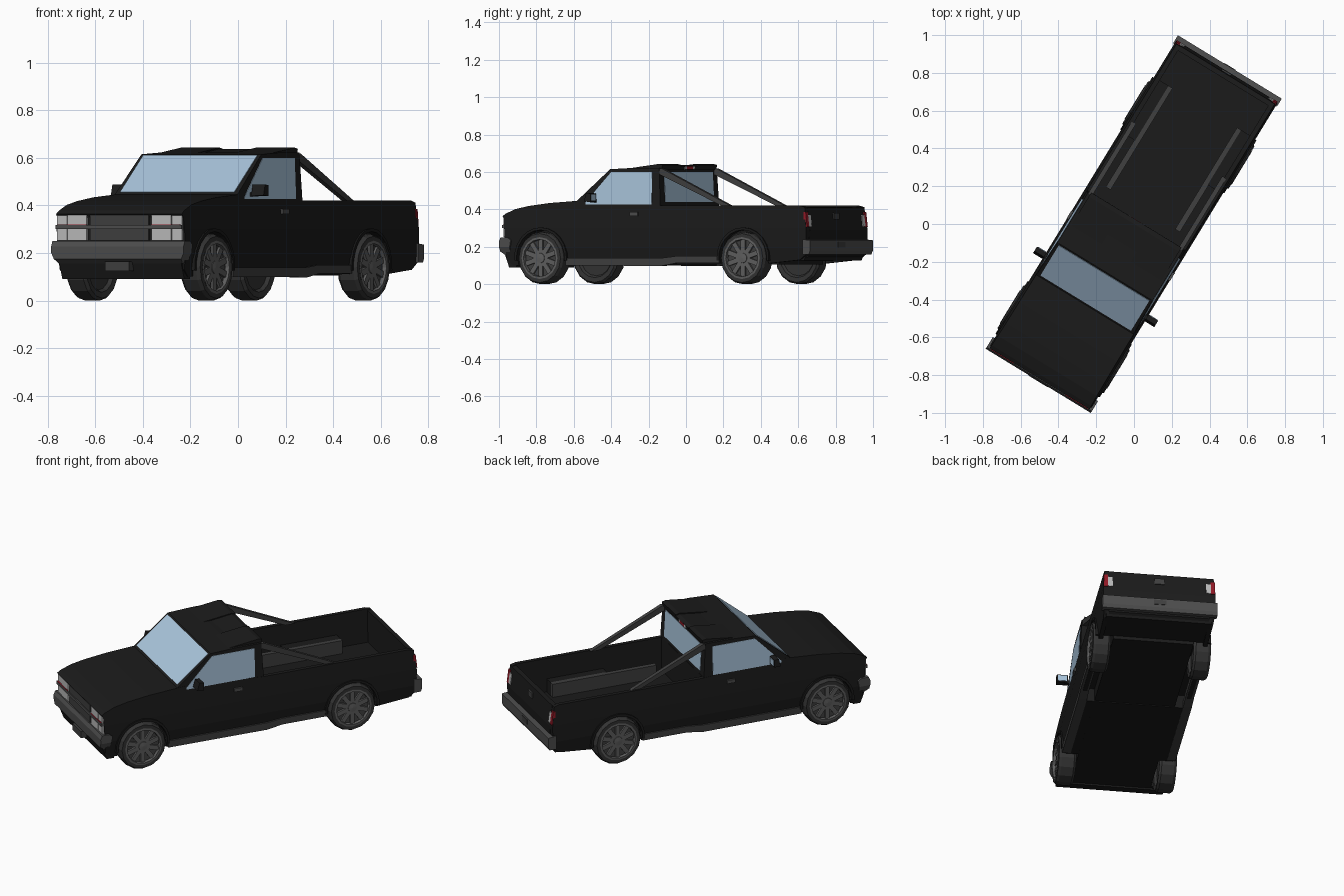
import bpy, bmesh, math
from mathutils import Matrix, Vector

if "Cube" in bpy.data.objects:
    bpy.data.objects.remove(bpy.data.objects["Cube"])

TURN = Matrix.Rotation(math.radians(-31.4), 4, 'Z')   # whole truck stands turned


def mat(name, r, g, b):
    m = bpy.data.materials.new(name)
    m.diffuse_color = (r, g, b, 1)
    m.use_nodes = True
    m.node_tree.nodes["Principled BSDF"].inputs["Base Color"].default_value = m.diffuse_color
    return m


BLACK = mat("black_paint", .011, .011, .011)
TRIM = mat("dark_trim", .05, .05, .05)
GREY = mat("bumper_grey", .075, .075, .075)
TYRE = mat("tyre_rubber", .033, .033, .033)
RIM = mat("rim_metal", .115, .115, .115)
GLASS = mat("glass", .40, .56, .72)
LAMP = mat("lamp_lens", .5, .5, .5)
RED = mat("red_lens", .3, .01, .02)


def finish(name, bm, m, mirror=False):
    bmesh.ops.recalc_face_normals(bm, faces=bm.faces)
    me = bpy.data.meshes.new(name)
    bm.to_mesh(me)
    bm.free()
    me.materials.append(m)
    ob = bpy.data.objects.new(name, me)
    bpy.context.collection.objects.link(ob)
    ob.matrix_world = TURN
    if mirror:
        ob.modifiers.new("mirror", 'MIRROR').use_mirror_merge = False
    return ob


def prism(name, pts, x0, x1, m, mirror=False, width=None):
    """Side profile (y, z) extruded across x; width(z) reshapes the outer skin."""
    bm = bmesh.new()
    f = bm.faces.new([bm.verts.new((x0, y, z)) for y, z in pts])
    r = bmesh.ops.extrude_face_region(bm, geom=[f])
    moved = [v for v in r['geom'] if isinstance(v, bmesh.types.BMVert)]
    bmesh.ops.translate(bm, vec=(x1 - x0, 0, 0), verts=moved)
    if not mirror and not any(g.normal.x * x0 > 0 for g in bm.faces):
        bm.faces.new([v for v in f.verts]) if not f.is_valid else None
    if width:
        bmesh.ops.triangulate(bm, faces=bm.faces)
        for z in (.2, .3):
            bmesh.ops.bisect_plane(bm, geom=bm.verts[:] + bm.edges[:] + bm.faces[:],
                                   plane_co=(0, 0, z), plane_no=(0, 0, 1))
        for v in bm.verts:
            if abs(v.co.x) > .295:
                v.co.x = math.copysign(width(v.co.z), v.co.x)
    return finish(name, bm, m, mirror)


def box(name, x, y, z, m, mirror=False):
    return prism(name, [(y[0], z[0]), (y[1], z[0]), (y[1], z[1]), (y[0], z[1])],
                 x[0], x[1], m, mirror)


def pane(name, p0, p1, half, m):
    """Thin sheet lying on a sloping line of the side profile."""
    d = (Vector(p1) - Vector(p0)).normalized()
    n = Vector((-d.y, d.x))
    a, b = Vector(p0), Vector(p1)
    return prism(name, [a + n * .003, b + n * .003, b - n * .008, a - n * .008], -half, half, m)


def arc(cy, r, a0, a1, n=12):
    return [(cy + r * math.cos(math.radians(a0 + (a1 - a0) * i / n)),
             .14 + r * math.sin(math.radians(a0 + (a1 - a0) * i / n))) for i in range(n + 1)]


def body_w(z):
    if z > .3:
        return .315 - (z - .3) * .085
    return .315 - max(0, .2 - z) * .12


def cab_w(z):
    return .303 - (z - .42) * .04


def bumper_w(z):
    return .326 - max(0, .2 - z) * .5


FRONT, REAR = -.715, .552

# body: nose, doors and bed
prism("front_body", [(-.935, .13), (-.90, .10)] + arc(FRONT, .152, 195, -15)
      + [(.025, .10), (.025, .42), (-.45, .449), (-.67, .434), (-.80, .418),
         (-.88, .402), (-.94, .378), (-.96, .364), (-.95, .35)], -.31, .31, BLACK, width=body_w)
prism("bed_side", [(.025, .11)] + arc(REAR, .152, 191, -11)
      + [(.90, .13), (.94, .16), (.945, .29), (.93, .412), (.90, .42), (.025, .42)],
      .28, .31, BLACK, True, body_w)
box("bed_floor", (-.285, .285), (.02, .92), (.18, .215), BLACK)
prism("tailgate", [(.91, .13), (.94, .15), (.947, .29), (.932, .41), (.905, .412)], -.281, .281, BLACK)
box("bed_wheel_cover", (.225, .285), (.38, .72), (.18, .295), BLACK, True)
box("bed_side_box", (.2, .23), (.09, .72), (.19, .295), TRIM, True)
box("front_underbody", (-.225, .225), (-.88, .025), (.10, .29), BLACK)
box("rear_underbody", (-.225, .225), (.025, .72), (.105, .19), BLACK)
prism("rear_valance", [(.715, .125), (.92, .128), (.935, .16), (.715, .19)], -.295, .295, BLACK)
prism("side_sill", [(-.56, .10), (.04, .098), (.13, .113), (.40, .113),
                    (.40, .15), (.13, .15), (.04, .14), (-.56, .14)], .27, .318, TRIM, True)

# cab with glass
prism("cab", [(-.505, .43), (-.5, .445), (-.295, .615), (-.15, .622), (.012, .622), (.024, .41)],
      -.3, .3, BLACK, width=cab_w)
pane("windshield", (-.489, .455), (-.303, .609), .281, GLASS)
pane("rear_window", (.0125, .6), (.0215, .44), .25, GLASS)
prism("side_window", [(-.445, .427), (-.445, .437), (-.287, .6), (-.03, .6), (-.03, .427)],
      .28, .3, GLASS, True, lambda z: cab_w(z) + .002)
prism("roof_spoiler", [(-.20, .618), (.0, .643), (.024, .638), (.018, .612)], .09, .28, BLACK, True)
prism("roof_center", [(-.15, .618), (.0, .638), (.024, .632), (.018, .612)], -.09, .09, BLACK)
box("high_brake_light", (-.03, .03), (.01, .025), (.614, .63), RED)
box("high_cargo_light", (.03, .05), (.01, .025), (.614, .63), LAMP, True)

# bars from the roof down to the bed rails
prism("support_bar", [(.01, .588), (.01, .618), (.028, .618), (.46, .418), (.405, .418)],
      .267, .292, TRIM, True)

# mirrors and handles
prism("door_mirror", [(-.41, .442), (-.37, .44), (-.37, .485), (-.397, .488)], .315, .376, BLACK, True)
box("mirror_arm", (.295, .33), (-.40, -.375), (.437, .455), BLACK, True)
box("mirror_glass", (.32, .37), (-.371, -.367), (.447, .48), GLASS, True)
box("door_handle", (.30, .32), (-.16, -.11), (.365, .385), GREY, True)
box("tailgate_handle", (-.028, .028), (.93, .945), (.345, .38), TRIM)

# nose: grille and lamps
box("nose_backing", (-.3, .3), (-.949, -.93), (.24, .36), BLACK)
for i, (z0, z1) in enumerate([(.252, .302), (.316, .36)]):
    box(f"grille_{i}", (-.143, .143), (-.958, -.94), (z0, z1), TRIM)
    box(f"headlight_{i}", (.16, .255), (-.958, -.94), (z0, z1), LAMP, True)
    box(f"corner_lamp_{i}", (.259, .308), (-.956, -.92), (z0, z1), LAMP, True)
box("grille_bar", (-.31, .31), (-.964, -.93), (.3, .317), GREY)
box("lamp_red_strip", (.16, .30), (-.963, -.95), (.316, .319), RED, True)

# bumpers
prism("front_bumper", [(-.945, .155), (-.972, .175), (-.973, .228), (-.963, .25),
                       (-.92, .25), (-.90, .235), (-.915, .155)], -.325, .325, GREY, width=bumper_w)
prism("front_valance", [(-.925, .09), (-.95, .157), (-.88, .157), (-.88, .09)], -.3, .3, BLACK)
box("front_plate", (-.06, .06), (-.976, -.94), (.125, .165), TRIM)
prism("rear_bumper", [(.925, .16), (.965, .16), (.974, .18), (.974, .235), (.925, .24)],
      -.322, .322, GREY)
box("rear_plate", (-.035, .035), (.96, .977), (.197, .225), TRIM)

# tail lamps
prism("tail_lamp", [(.925, .305), (.949, .305), (.939, .385), (.925, .385)], .288, .311, RED, True)
prism("reverse_lamp", [(.92, .308), (.949, .308), (.941, .37), (.92, .37)], .262, .289, LAMP, True)


def lathe(name, prof, cy, m, steps=16):
    bm = bmesh.new()
    vs = [bm.verts.new((x, cy, .14 + r)) for r, x in prof]
    es = [bm.edges.new(p) for p in zip(vs, vs[1:])]
    bmesh.ops.spin(bm, geom=vs + es, cent=(0, cy, .14), axis=(1, 0, 0),
                   angle=2 * math.pi, steps=steps)
    bmesh.ops.remove_doubles(bm, verts=bm.verts, dist=1e-5)
    return finish(name, bm, m, True)


# wheels with spoked rims and arch flares
for label, cy in (("front", FRONT), ("rear", REAR)):
    lathe(label + "_tyre", [(0, .25), (.095, .25), (.105, .235), (.13, .232), (.14, .245),
                            (.14, .315), (.131, .33), (.112, .33)], cy, TYRE)
    lathe(label + "_rim", [(.113, .331), (.104, .331), (.098, .312), (.03, .308), (0, .308)], cy, TRIM)
    lathe(label + "_rim_edge", [(.112, .332), (.1, .333), (.098, .318)], cy, RIM)
    lathe(label + "_hub_cap", [(.03, .307), (.026, .325), (0, .327)], cy, RIM)
    bm = bmesh.new()
    for i in range(10):
        bmesh.ops.create_cube(bm, size=1, matrix=Matrix.Translation((.315, cy, .14))
                              @ Matrix.Rotation(math.tau * i / 10, 4, 'X')
                              @ Matrix.Translation((0, 0, .062))
                              @ Matrix.Diagonal((.014, .026, .078, 1)))
    finish(label + "_spokes", bm, RIM, True)
    prism(label + "_arch_flare", arc(cy, .15, 185, -5) + arc(cy, .164, -5, 185),
          .29, .323, BLACK, True)
